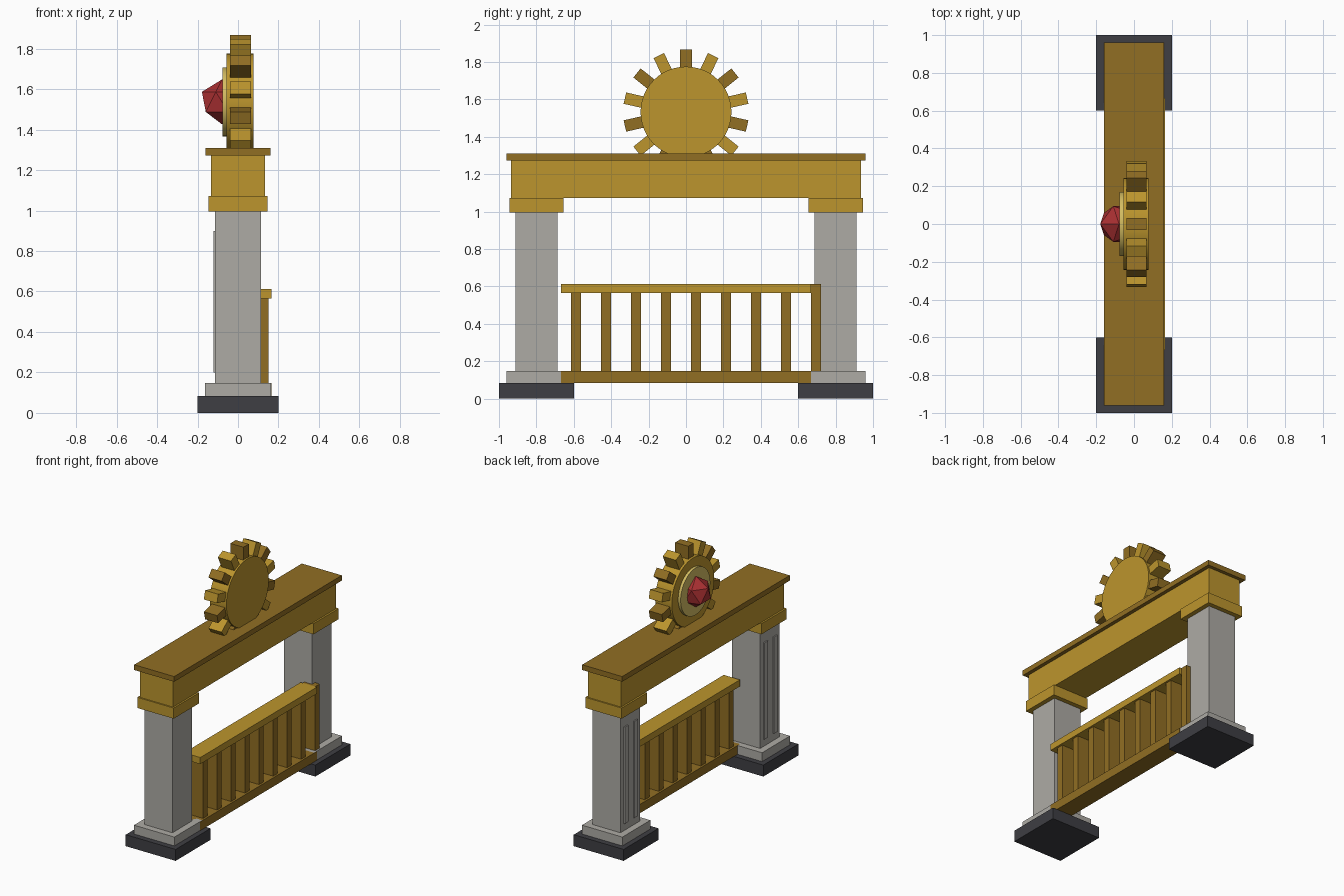
import bpy
from math import pi, sin, cos, tau

cube = bpy.data.objects.get("Cube")
if cube:
    bpy.data.objects.remove(cube, do_unlink=True)


def material(name, rgb):
    """Flat material from 0-255 display values."""
    col = [((c / 255 + 0.055) / 1.055) ** 2.4 for c in rgb] + [1.0]
    m = bpy.data.materials.new(name)
    m.use_nodes = True
    m.diffuse_color = col
    m.node_tree.nodes["Principled BSDF"].inputs["Base Color"].default_value = col
    return m


gold = material("gold", (188, 149, 45))
bronze = material("bronze", (145, 110, 35))
brass = material("pale brass", (212, 189, 98))
stone = material("pale stone", (174, 171, 165))
slate = material("dark slate", (62, 62, 67))
ruby = material("ruby red", (170, 48, 50))


def finish(name, mat):
    ob = bpy.context.object
    ob.name = ob.data.name = name
    ob.data.materials.append(mat)
    return ob


def box(name, mat, x, y, z, turn=0.0):
    """Box from (low, high) ranges on each axis."""
    bpy.ops.mesh.primitive_cube_add(size=1, location=[sum(r) / 2 for r in (x, y, z)])
    ob = finish(name, mat)
    ob.scale = [r[1] - r[0] for r in (x, y, z)]
    ob.rotation_euler.x = turn
    return ob


def around(c, half):
    return (c - half, c + half)


def disc(name, mat, radius, x, z):
    """Wheel whose axle runs along x."""
    bpy.ops.mesh.primitive_cylinder_add(vertices=48, radius=radius, depth=x[1] - x[0],
                                        location=(sum(x) / 2, 0, z), rotation=(0, pi / 2, 0))
    finish(name, mat)
    bpy.ops.object.shade_smooth_by_angle()


# Two pillars with plinth, foot, shaft, raised strips and capital
for label, side in (("front", -1), ("back", 1)):
    c = 0.8 * side
    box(label + "_plinth", slate, around(0, 0.2), around(c, 0.2), (0, 0.083))
    box(label + "_foot", stone, around(0, 0.162), around(c, 0.16), (0.083, 0.147))
    box(label + "_shaft", stone, around(0, 0.113), around(c, 0.112), (0.147, 0.995))
    box(label + "_capital", gold, around(0, 0.146), around(c, 0.145), (0.995, 1.072))
    for k in (-1, 1):
        box(label + "_shaft_strip", stone, (-0.122, -0.11),
            around(c + 0.055 * k, 0.02), (0.2, 0.9))

# Lintel and cap slab
box("lintel", gold, around(0, 0.133), around(0, 0.935), (1.072, 1.275))
box("cap_slab", bronze, around(0, 0.16), around(0, 0.96), (1.272, 1.31))

# Railing between the pillars
box("bottom_rail", bronze, (0.035, 0.165), around(0, 0.668), (0.083, 0.147))
box("top_rail", gold, (0.035, 0.165), around(0, 0.668), (0.565, 0.613))
for i in range(9):
    box("baluster", bronze, (0.05, 0.15), around(-0.588 + 0.1604 * i, 0.026), (0.1, 0.612))

# Gear wheel with teeth in alternating colours
hub = 1.532
disc("gear_disc", gold, 0.243, (-0.056, 0.077), hub)
for i in range(14):
    a = tau * i / 14
    r = 0.28
    box("gear_tooth", gold if i % 2 else bronze, (-0.04, 0.065),
        around(-r * sin(a), 0.031), around(hub + r * cos(a), 0.055), a)

# Medallion and faceted gem
disc("medallion", brass, 0.17, (-0.076, -0.05), hub + 0.005)
bpy.ops.mesh.primitive_ico_sphere_add(subdivisions=1, radius=0.111,
                                      location=(-0.079, 0, hub + 0.005),
                                      rotation=(0, 0, pi))
finish("gem", ruby)
